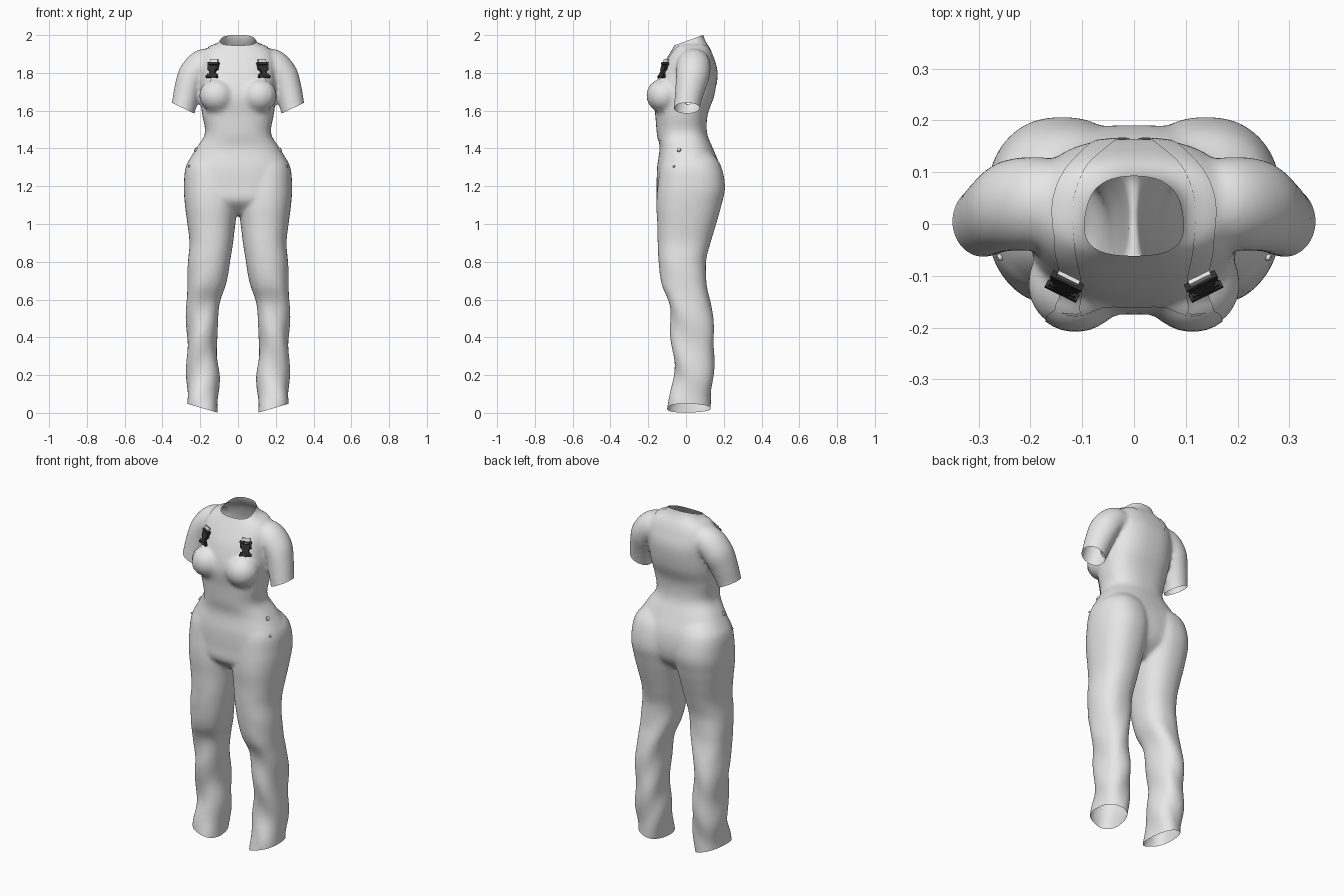
import bpy, bmesh, math
from mathutils import Vector, Matrix
from mathutils.bvhtree import BVHTree

cube = bpy.data.objects.get("Cube")
if cube:
    bpy.data.objects.remove(cube, do_unlink=True)


def make_material(name, rgb, rough):
    mat = bpy.data.materials.new(name)
    mat.use_nodes = True
    mat.diffuse_color = (*rgb, 1)
    node = mat.node_tree.nodes["Principled BSDF"]
    node.inputs["Base Color"].default_value = (*rgb, 1)
    node.inputs["Roughness"].default_value = rough
    return mat


FABRIC = make_material("light grey fabric", (0.8, 0.8, 0.8), 0.8)
PLASTIC = make_material("black plastic", (0.03, 0.03, 0.03), 0.5)


def make_object(name, bm, mat, smooth=True):
    mesh = bpy.data.meshes.new(name)
    bm.to_mesh(mesh)
    bm.free()
    obj = bpy.data.objects.new(name, mesh)
    bpy.context.collection.objects.link(obj)
    mesh.materials.append(mat)
    for poly in mesh.polygons:
        poly.use_smooth = smooth
    return obj


def spline(points, steps=5):
    """Smooth curve through tuples of any length."""
    out = []
    last = len(points) - 1
    for i in range(last):
        a, b, c, d = (points[min(max(i + k, 0), last)] for k in (-1, 0, 1, 2))
        for j in range(steps):
            t = j / steps
            out.append([q + 0.5 * t * (r - p + t * (2*p - 5*q + 4*r - s + t * (3*(q - r) + s - p)))
                        for p, q, r, s in zip(a, b, c, d)])
    return out + [list(points[-1])]


def loft(bm, stations, side=1, power=2.3, count=40):
    """Closed tube; a station is centre x, y, z, two radii and a tilt in degrees."""
    rings = []
    for cx, cy, cz, ru, rv, tilt in spline(stations):
        t = math.radians(tilt)
        ring = []
        for k in range(count):
            a = math.tau * k / count
            u = ru * math.copysign(abs(math.cos(a)) ** (2 / power), math.cos(a))
            v = rv * math.copysign(abs(math.sin(a)) ** (2 / power), math.sin(a))
            ring.append(bm.verts.new((side * (cx + u * math.cos(t)), cy + v, cz + u * math.sin(t))))
        rings.append(ring)
    for low, high in zip(rings, rings[1:]):
        for k in range(count):
            n = (k + 1) % count
            bm.faces.new((low[k], low[n], high[n], high[k]))
    bm.faces.new(rings[0])
    bm.faces.new(rings[-1])


def level(z, x0, x1, front, back):
    """Horizontal station from its four extents."""
    return ((x0 + x1) / 2, (front + back) / 2, z, (x1 - x0) / 2, (back - front) / 2, 0)


# Torso: height, half width, front, back
TORSO = [(1.05, .20, -.08, .09), (1.12, .27, -.15, .165), (1.2, .284, -.155, .19),
         (1.3, .277, -.153, .182), (1.4, .222, -.14, .143), (1.48, .175, -.152, .112),
         (1.58, .19, -.16, .115), (1.68, .20, -.172, .15), (1.8, .20, -.14, .165),
         (1.88, .20, -.10, .147), (1.93, .165, -.07, .127), (1.96, .105, -.055, .108),
         (2.0, .084, -.045, .092), (2.06, .08, -.04, .09)]
# Leg: height, inner, outer, front, back
LEG = [(1.4, .06, .19, -.07, .11), (1.32, 0, .27, -.13, .18), (1.2, -.01, .287, -.15, .207),
       (1.1, 0, .281, -.157, .188), (1, .014, .268, -.152, .16), (.9, .026, .257, -.15, .13),
       (.8, .042, .265, -.145, .106), (.68, .062, .27, -.128, .112), (.57, .095, .275, -.09, .132),
       (.4, .113, .27, -.08, .15), (.2, .10, .272, -.062, .145), (.05, .105, .268, -.1, .13),
       (-.06, .11, .262, -.112, .125)]
# Sleeve: centre, radii, tilt
SLEEVE = [(.1, .04, 1.85, .07, .08, 90), (.19, .04, 1.835, .09, .09, 80),
          (.245, .035, 1.775, .085, .088, 50), (.27, .02, 1.7, .075, .078, 32),
          (.29, .005, 1.615, .067, .069, 25), (.305, 0, 1.55, .067, .069, 20)]

bm = bmesh.new()
loft(bm, [level(z, -w, w, f, b) for z, w, f, b in TORSO], power=2.5)
for side in (1, -1):
    loft(bm, [level(*s) for s in LEG], side)
    loft(bm, SLEEVE, side, power=2)
    bust = Matrix.Translation((side * .113, -.117, 1.68)) @ Matrix.Diagonal((.092, .09, .088, 1))
    bmesh.ops.create_uvsphere(bm, u_segments=32, v_segments=20, radius=1, matrix=bust)
bmesh.ops.recalc_face_normals(bm, faces=bm.faces)
body = make_object("jumpsuit", bm, FABRIC)

# Fuse the volumes into one soft surface
remesh = body.modifiers.new("fuse", 'REMESH')
remesh.mode = 'VOXEL'
remesh.voxel_size = 0.01
soft = body.modifiers.new("soften", 'SMOOTH')
soft.factor = 0.5
soft.iterations = 8
fused = bpy.data.meshes.new_from_object(body.evaluated_get(bpy.context.evaluated_depsgraph_get()))
body.modifiers.clear()
bm = bmesh.new()
bm.from_mesh(fused)
bpy.data.meshes.remove(fused)

# Loose folds in the lower legs
bm.normal_update()
folds = []
for v in bm.verts:
    fade = max(0, min(1, (.8 - v.co.z) * 5)) * .004
    folds.append((v, v.normal * fade * math.sin(24 * v.co.z + 30 * abs(v.co.x) + 18 * v.co.y)))
for v, shift in folds:
    v.co += shift


def cut_opening(inside, point, normal):
    """Open the shell beyond a plane, only in the given region."""
    faces = [f for f in bm.faces if inside(f.calc_center_median())]
    edges = {e for f in faces for e in f.edges}
    verts = {v for f in faces for v in f.verts}
    bmesh.ops.bisect_plane(bm, geom=[*verts, *edges, *faces], dist=1e-5,
                           plane_co=point, plane_no=normal, clear_outer=True)


# Neck, sleeve and hem openings
cut_opening(lambda c: c.z > 1.9 and abs(c.x) < .13, (0, .02, 1.975), (0, -.34, .94))
for side in (1, -1):
    cut_opening(lambda c: c.z > 1.45 and c.x * side > .215,
                (side * .29, 0, 1.613), (side * .43, 0, -.9))
    cut_opening(lambda c: c.z < .3 and c.x * side > 0, (side * .11, 0, .002), (side * .28, 0, -.96))
tree = BVHTree.FromBMesh(bm)
bm.to_mesh(body.data)
bm.free()
for poly in body.data.polygons:
    poly.use_smooth = True


def nearest(point):
    hit, normal, _, _ = tree.find_nearest(Vector(point))
    return hit, normal


def from_front(x, z):
    hit, normal, _, _ = tree.ray_cast(Vector((x, -1, z)), Vector((0, 1, 0)))
    return (hit, normal) if hit else nearest((x, -.1, z))


def patch(name, rows):
    """Thin cloth layer lying on the body; rows hold surface points with normals."""
    bm = bmesh.new()
    grid = [[bm.verts.new(p + n * .003) for p, n in row] for row in rows]
    for a, b in zip(grid, grid[1:]):
        for i in range(len(a) - 1):
            bm.faces.new((a[i], a[i + 1], b[i + 1], b[i]))
    bmesh.ops.recalc_face_normals(bm, faces=bm.faces)
    return make_object(name, bm, FABRIC)


# Bib panel on the chest
bib = spline([(1.745, .15), (1.71, .168), (1.6, .165), (1.5, .145), (1.44, .14)], 6)
patch("bib", [[from_front(w * (k / 12 - 1), z) for k in range(25)] for z, w in bib])


def add_box(bm, frame, centre, size):
    matrix = frame @ Matrix.Translation(centre) @ Matrix.Diagonal((*size, 1))
    bmesh.ops.create_cube(bm, size=1, matrix=matrix)


def surface_frame(point, normal):
    """Local axes: x across, y up along the cloth, z outward."""
    up = (Vector((0, 0, 1)) - normal * normal.z).normalized()
    across = up.cross(normal)
    frame = Matrix((across, up, normal)).transposed().to_4x4()
    frame.translation = point
    return frame


STRAP = [(.13, -.17, 1.745), (.13, -.11, 1.86), (.14, -.04, 1.94), (.138, .05, 1.95),
         (.095, .14, 1.91), (.055, .17, 1.82), (.03, .16, 1.74)]

for side, word in ((1, "left"), (-1, "right")):
    # Shoulder strap
    patch(word + "_strap", [[nearest((side * (x + .0065 * k), y, z)) for k in range(-4, 5)]
                            for x, y, z in spline(STRAP, 8)])

    # Clip: two bars, a narrow middle and side prongs
    frame = surface_frame(*from_front(side * .13, 1.812))
    bm = bmesh.new()
    add_box(bm, frame, (0, .036, .01), (.066, .012, .014))
    add_box(bm, frame, (0, .012, .01), (.046, .03, .013))
    add_box(bm, frame, (0, -.014, .01), (.034, .03, .013))
    add_box(bm, frame, (0, -.036, .01), (.068, .012, .014))
    for s in (1, -1):
        add_box(bm, frame, (s * .027, .018, .009), (.008, .03, .01))
        add_box(bm, frame, (s * .022, -.026, .009), (.012, .012, .01))
    make_object(word + "_clip", bm, PLASTIC, False)

    # Folded strap end above the clip
    bm = bmesh.new()
    add_box(bm, frame, (0, .05, .009), (.046, .02, .008))
    make_object(word + "_strap_end", bm, FABRIC, False)

    # Hip buttons
    bm = bmesh.new()
    for y, z, radius in ((-.05, 1.42, .012), (-.07, 1.31, .007)):
        button = surface_frame(*nearest((side * .27, y, z)))
        bmesh.ops.create_cone(bm, cap_ends=True, segments=16, radius1=radius, radius2=radius * .8,
                              depth=.008, matrix=button @ Matrix.Translation((0, 0, .003)))
    make_object(word + "_hip_buttons", bm, FABRIC, False)
